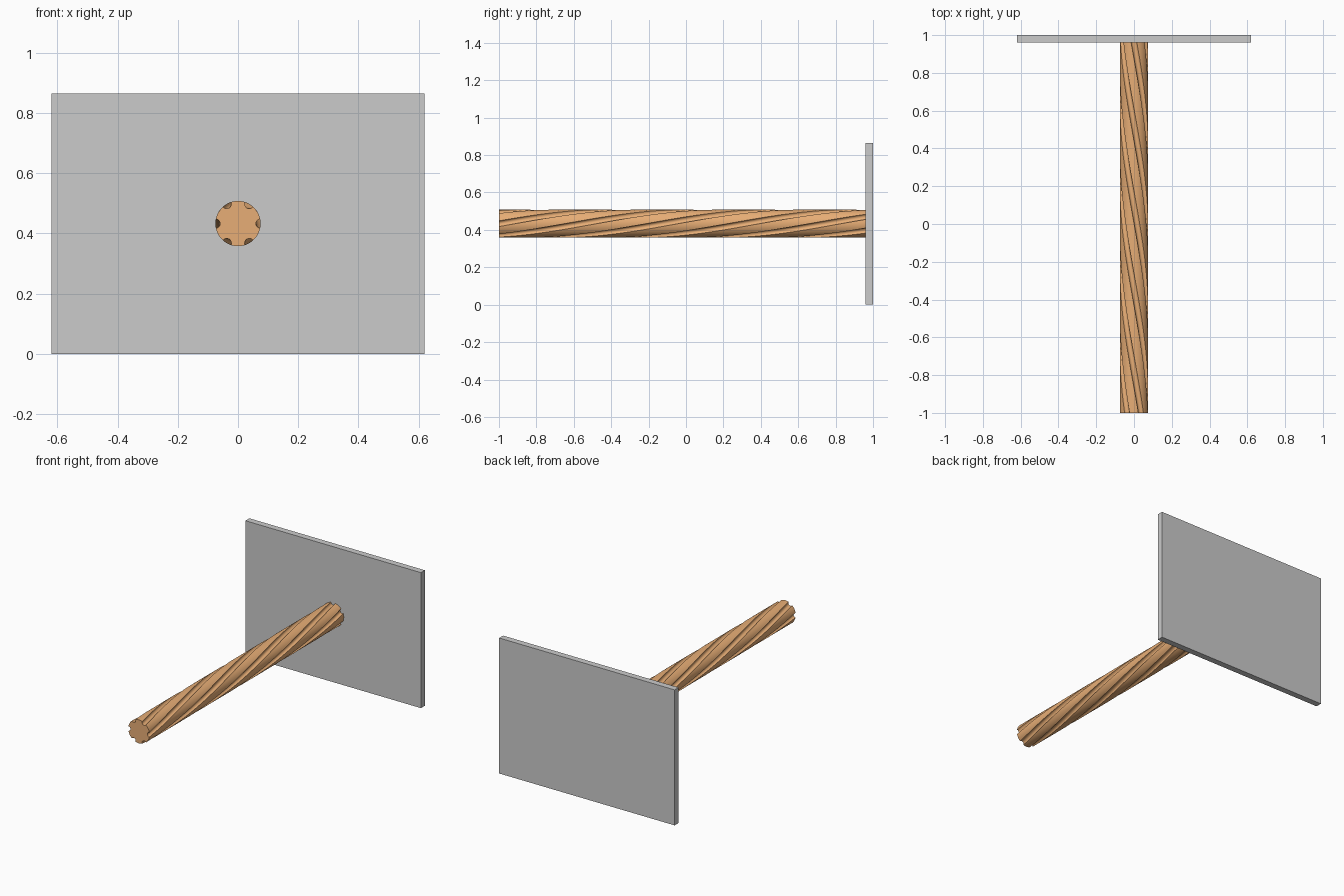
import bpy, bmesh
from math import pi, sin, cos, asin, acos, radians

if "Cube" in bpy.data.objects:
    bpy.data.objects.remove(bpy.data.objects["Cube"])

R, GROOVE, FLUTES = 0.075, 0.0155, 6
Y0, Y1, ZC = -1.0, 0.96, 0.433
TWIST, STEPS = radians(270), 96


def finish(bm, name):
    bmesh.ops.recalc_face_normals(bm, faces=bm.faces)
    mesh = bpy.data.meshes.new(name)
    bm.to_mesh(mesh)
    bm.free()
    ob = bpy.data.objects.new(name, mesh)
    bpy.context.collection.objects.link(ob)
    return ob


def fluted_profile():
    """Round section with semicircular grooves cut into its rim (x, z)."""
    pts = []
    phi = 2 * asin(GROOVE / (2 * R))
    t0 = acos(R * (1 - cos(phi)) / GROOVE)
    sector = 2 * pi / FLUTES
    for k in range(FLUTES):
        a = k * sector
        for i in range(9):
            t = t0 * (i / 4 - 1)
            u, v = R - GROOVE * cos(t), GROOVE * sin(t)
            pts.append((u * cos(a) - v * sin(a), u * sin(a) + v * cos(a)))
        for i in range(1, 8):
            b = a + phi + (sector - 2 * phi) * i / 8
            pts.append((R * cos(b), R * sin(b)))
    return pts


# Back plate
bm = bmesh.new()
bmesh.ops.create_cube(bm, size=1)
bmesh.ops.scale(bm, vec=(1.24, 0.04, 0.865), verts=bm.verts)
bmesh.ops.translate(bm, vec=(0, 0.98, 0.4325), verts=bm.verts)
finish(bm, "back_plate")

# Twisted fluted rod
bm = bmesh.new()
profile = fluted_profile()
rings = []
for s in range(STEPS + 1):
    f = s / STEPS
    c, d = cos(TWIST * f), sin(TWIST * f)
    rings.append([bm.verts.new((x * c - z * d, Y0 + (Y1 - Y0) * f, ZC + x * d + z * c))
                  for x, z in profile])
n = len(profile)
for a, b in zip(rings, rings[1:]):
    for i in range(n):
        j = (i + 1) % n
        bm.faces.new((a[i], a[j], b[j], b[i]))
bm.faces.new(rings[0])
bm.faces.new(rings[-1])
rod = finish(bm, "twisted_rod")

copper = bpy.data.materials.new("copper")
copper.diffuse_color = (0.8, 0.42, 0.18, 1)
copper.use_nodes = True
copper.node_tree.nodes["Principled BSDF"].inputs["Base Color"].default_value = copper.diffuse_color
rod.data.materials.append(copper)

bpy.ops.object.select_all(action='DESELECT')
rod.select_set(True)
bpy.context.view_layer.objects.active = rod
bpy.ops.object.shade_smooth_by_angle(angle=radians(30))
